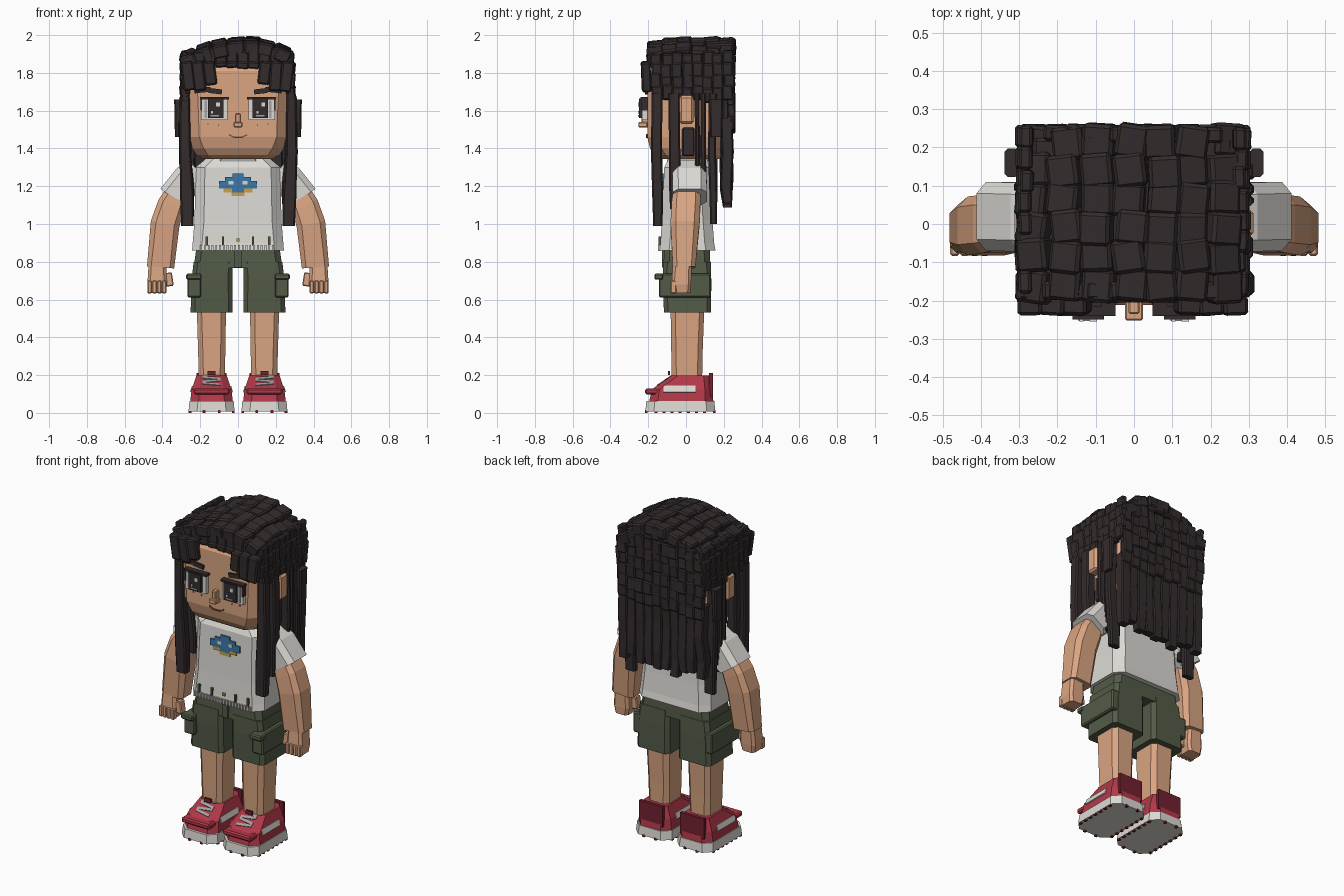
import bpy, bmesh, math, random
from mathutils import Matrix, Vector

random.seed(4)
J = lambda a: random.uniform(-a, a)

COLORS = {
    "skin": (0.70, 0.375, 0.222), "hair": (0.034, 0.025, 0.026),
    "off_white": (0.72, 0.70, 0.66), "olive": (0.086, 0.105, 0.062),
    "red": (0.45, 0.04, 0.065), "dark_red": (0.17, 0.015, 0.03),
    "blue": (0.045, 0.19, 0.40), "gold": (0.62, 0.35, 0.06),
    "grey": (0.36, 0.36, 0.36), "lip_brown": (0.22, 0.08, 0.05),
}
MATS = {}
for key, c in COLORS.items():
    MATS[key] = bpy.data.materials.new(key)
    MATS[key].diffuse_color = (*c, 1)


def add_box(bm, x0, x1, y0, y1, z0, z1, rot=(0, 0, 0)):
    """Box by its limits, turned about its own centre."""
    m = Matrix.Translation(((x0 + x1) / 2, (y0 + y1) / 2, (z0 + z1) / 2))
    for a, ax in zip(rot, "XYZ"):
        m = m @ Matrix.Rotation(a, 4, ax)
    m = m @ Matrix.Diagonal((x1 - x0, y1 - y0, z1 - z0, 1))
    bmesh.ops.create_cube(bm, size=1, matrix=m)


def add_loft(bm, rings):
    """Chamfered rectangles (cx, cy, z, half x, half y, chamfer[, tilt]) joined up."""
    loops = []
    for r in rings:
        cx, cy, z, hx, hy, c = r[:6]
        t = math.radians(r[6]) if len(r) > 6 else 0
        pts = [(hx, hy - c), (hx - c, hy), (c - hx, hy), (-hx, hy - c),
               (-hx, c - hy), (c - hx, -hy), (hx - c, -hy), (hx, c - hy)]
        loops.append([bm.verts.new((cx + x * math.cos(t), cy + y, z + x * math.sin(t)))
                      for x, y in pts])
    for a, b in zip(loops, loops[1:]):
        for i in range(8):
            j = (i + 1) % 8
            bm.faces.new((a[i], a[j], b[j], b[i]))
    bm.faces.new(loops[0])
    bm.faces.new(loops[-1])


def finish(name, mat, bm, mirror=False, bevel=0):
    bmesh.ops.recalc_face_normals(bm, faces=bm.faces[:])
    me = bpy.data.meshes.new(name)
    bm.to_mesh(me)
    bm.free()
    me.materials.append(MATS[mat])
    ob = bpy.data.objects.new(name, me)
    bpy.context.collection.objects.link(ob)
    if bevel:
        mod = ob.modifiers.new("bevel", "BEVEL")
        mod.width, mod.segments = bevel, 1
    if mirror:
        mod = ob.modifiers.new("mirror", "MIRROR")
        mod.use_mirror_merge = False
    return ob


def boxes(name, mat, items, mirror=False, bevel=0):
    bm = bmesh.new()
    for it in items:
        add_box(bm, *it)
    return finish(name, mat, bm, mirror, bevel)


def loft(name, mat, rings, mirror=False, bevel=0):
    bm = bmesh.new()
    add_loft(bm, rings)
    return finish(name, mat, bm, mirror, bevel)


# Head, neck, ears
loft("head", "skin", [(0, 0.02, 1.345, 0.185, 0.155, 0.05), (0, 0.012, 1.365, 0.22, 0.18, 0.06),
                      (0, 0.005, 1.40, 0.242, 0.195, 0.06), (0, 0.0, 1.46, 0.255, 0.205, 0.05),
                      (0, 0.0, 1.81, 0.258, 0.205, 0.04), (0, 0.02, 1.88, 0.24, 0.19, 0.04)])
loft("neck", "skin", [(0, 0.01, 1.28, 0.08, 0.08, 0.03), (0, 0.01, 1.37, 0.08, 0.08, 0.03)])
loft("collar", "grey", [(0, 0.01, 1.33, 0.135, 0.11, 0.04), (0, 0.01, 1.364, 0.12, 0.105, 0.04)])
boxes("ear", "skin", [(0.25, 0.312, -0.035, 0.04, 1.53, 1.68)], True, 0.012)

# Face details
boxes("eye_white", "off_white", [(0.055, 0.195, -0.232, -0.2, 1.55, 1.665)], True)
boxes("eye_shade", "grey", [(0.165, 0.178, -0.236, -0.23, 1.56, 1.655)], True)
boxes("iris", "hair", [(0.078, 0.160, -0.25, -0.23, 1.56, 1.665),
                       (0.048, 0.2, -0.24, -0.2, 1.66, 1.673),
                       (0.19, 0.198, -0.236, -0.2, 1.60, 1.665)], True)
for side, x in (("left", -0.12), ("right", 0.12)):
    boxes(side + "_eye_glint", "off_white", [(x + 0.004, x + 0.024, -0.255, -0.249, 1.622, 1.643),
                                             (x - 0.022, x - 0.012, -0.255, -0.249, 1.585, 1.597)])
    boxes(side + "_pupil_rim", "grey", [(x - 0.025, x + 0.02, -0.253, -0.249, 1.570, 1.577)])
boxes("eyebrow", "hair", [(0.085, 0.155, -0.216, -0.2, 1.690, 1.716, (0, -0.12, 0)),
                          (0.145, 0.23, -0.216, -0.2, 1.696, 1.722, (0, 0.1, 0))], True)
boxes("nose", "skin", [(-0.014, 0.014, -0.235, -0.2, 1.53, 1.585),
                       (-0.023, 0.023, -0.252, -0.2, 1.512, 1.54)], bevel=0.004)
boxes("mouth", "lip_brown", [(-0.025, 0.025, -0.212, -0.203, 1.456, 1.463),
                             (0.022, 0.05, -0.212, -0.203, 1.463, 1.470, (0, -0.5, 0)),
                             (-0.05, -0.022, -0.212, -0.203, 1.463, 1.470, (0, 0.5, 0))])
boxes("freckle", "lip_brown", [(0.1, 0.106, -0.21, -0.2, 1.52, 1.526),
                               (0.155, 0.161, -0.21, -0.2, 1.525, 1.531)], True)

# Hair base under the tiles
boxes("hair_base", "hair", [(-0.265, 0.26, -0.175, 0.225, 1.82, 1.89),
                            (-0.27, 0.265, 0.19, 0.23, 1.42, 1.84),
                            (-0.285, -0.25, -0.17, 0.23, 1.68, 1.86),
                            (0.25, 0.28, -0.17, 0.23, 1.68, 1.86)], bevel=0.01)

# Crown tiles, following a low dome that sinks at the rear corners
bm = bmesh.new()
dome = lambda x, y=0: (1.988 - 0.9 * (x - 0.06) ** 2 * (0.75 if x < 0.06 else 1.7)
                       - 3.5 * x * x * max(0, y))
for r in range(6):
    for c in range(7):
        x = -0.254 + 0.0815 * c + J(0.008)
        y = -0.158 + 0.0745 * r + J(0.005)
        z = dome(x, y) + J(0.007) - (0.02 if r == 0 else 0)
        slope = 1.4 * (x - 0.06) * (1 if x < 0.06 else 1.8)
        add_box(bm, x - 0.042, x + 0.042, y - 0.044, y + 0.044, z - 0.07, z,
                (0.06 - 2.5 * x * x * (y > 0) + J(0.05), slope, J(0.15)))
finish("hair_crown_tiles", "hair", bm, bevel=0.009)

# Side and back tiles
bm = bmesh.new()
for r in range(4):
    z = 1.69 + 0.06 * r
    for s in (-1, 1):
        for c in range(8):
            y = -0.157 + 0.0545 * c + J(0.005)
            x = s * (0.285 - 0.007 * (r > 2) + J(0.004)) - 0.003
            zz = z + J(0.01)
            add_box(bm, x - 0.017, x + 0.017, y - 0.029, y + 0.029, zz - 0.04, zz + 0.04,
                    (J(0.05), s * 0.1, J(0.05)))
for r in range(7):
    for c in range(10):
        x, z = -0.263 + 0.0575 * c + J(0.005), 1.53 + 0.066 * r + J(0.012)
        z = min(z, dome(x, 0.23) - 0.045)
        y = 0.236 + J(0.005)
        add_box(bm, x - 0.031, x + 0.031, y - 0.02, y + 0.02, z - 0.04, z + 0.04,
                (J(0.06), J(0.06), J(0.05)))
finish("hair_wall_tiles", "hair", bm, bevel=0.007)

# Fringe: high in the middle, dropping at both temples
bm = bmesh.new()
for c in range(10):
    x = -0.265 + 0.058 * c
    side = abs(x) > 0.13
    low = 1.825 if abs(x) < 0.12 else 1.74 if abs(x) < 0.18 else 1.703
    y = -0.216 if side else -0.185
    add_box(bm, x - 0.032, x + 0.032, y - 0.02, y + 0.03, low + J(0.006), 1.86,
            (0.04, 0.1 * (1 if x > 0 else -1) + J(0.05), J(0.06)))
    top = dome(x) - 0.025
    add_box(bm, x - 0.032, x + 0.032, -0.198, -0.15, 1.845 + J(0.008), top, (J(0.05), J(0.08), J(0.06)))
finish("hair_fringe", "hair", bm, bevel=0.008)

# Long hanging locks on the sides
bm = bmesh.new()
for s in (-1, 1):
    for y, low, hy in ((-0.153, 0.99, 0.029), (-0.063, 1.08, 0.030), (0.058, 1.2, 0.013),
                       (0.092, 1.12, 0.015), (0.142, 1.0, 0.021)):
        add_loft(bm, [(s * 0.282, y, 1.69, 0.026, hy, 0.008),
                      (s * (0.281 + J(0.006)), y + J(0.005), 1.38, 0.03, hy, 0.008),
                      (s * (0.272 + J(0.005)), y + 0.003, 1.15 + (low - 0.99) * 0.6, 0.036, hy, 0.008),
                      (s * 0.268, y + 0.004, low, 0.033, hy * 0.85, 0.008)])
    add_loft(bm, [(s * 0.322, 0.16, 1.46, 0.012, 0.03, 0.006), (s * 0.320, 0.16, 1.66, 0.018, 0.037, 0.008)])
finish("side_locks", "hair", bm)
boxes("nape_locks", "hair", [(0.245, 0.268, -0.02, 0.045, 1.36, 1.51)], True, 0.006)

# Long hanging locks down the back
bm = bmesh.new()
for c in range(10):
    x, low = -0.262 + 0.058 * c, 1.12 + J(0.035)
    add_loft(bm, [(x, 0.215, 1.56, 0.03, 0.03, 0.006),
                  (x + J(0.005), 0.215 + J(0.01), 1.38, 0.031, 0.03, 0.006),
                  (x + J(0.006), 0.215 + J(0.008), low + 0.1, 0.031, 0.029, 0.006),
                  (x + J(0.008), 0.22, low, 0.027, 0.024, 0.006)])
finish("back_locks", "hair", bm)

# Shirt
loft("shirt", "off_white", [(0, 0.008, 0.86, 0.243, 0.148, 0.05), (0, 0.007, 0.90, 0.24, 0.142, 0.05),
                            (0, 0.006, 1.02, 0.23, 0.134, 0.05), (0, 0.005, 1.30, 0.225, 0.12, 0.05),
                            (0, 0.01, 1.35, 0.165, 0.10, 0.04)])
loft("sleeve", "off_white", [(0.20, 0.015, 1.265, 0.09, 0.085, 0.03, 52),
                             (0.26, 0.018, 1.235, 0.088, 0.09, 0.03, 45),
                             (0.35, 0.02, 1.143, 0.075, 0.09, 0.03, 35)], True)
boxes("hem_ribs", "off_white", [(-0.2 + i * 0.02, -0.19 + i * 0.02, -0.148, -0.136, 0.858, 0.888)
                                for i in range(20)])
boxes("belt_loops", "olive", [(x - 0.006, x + 0.006, -0.146, -0.13, 0.885, 0.935)
                              for x in (0.08, 0.165)], True)
boxes("button", "gold", [(-0.008, 0.008, -0.145, -0.13, 0.908, 0.924)])

# Pixel oval on the chest: rows of half widths, gold along the lower rim
P, blue, white, gold = 0.02, [], [], []
cell = lambda x0, x1, r, out: (x0, x1, -0.127 - out, -0.117, 1.148 + r * P, 1.148 + (r + 1) * P)
for r, w in enumerate((0.035, 0.075, 0.10, 0.10, 0.07, 0.03)):
    (gold if r == 0 else blue).append(cell(-w, w, r, 0))
    if r == 1:
        gold += [cell(s * 0.055 - 0.022, s * 0.055 + 0.022, r, 0.001) for s in (-1, 1)]
    if r == 3:
        white += [cell(-0.05, -0.025, r, 0.001), cell(0.025, 0.05, r, 0.001)]
boxes("chest_oval", "blue", blue)
boxes("chest_oval_rim", "gold", gold)
boxes("chest_oval_gaps", "off_white", white)

# Arms and hands
loft("arm", "skin", [(0.315, 0.005, 1.18, 0.06, 0.07, 0.024, 35), (0.355, 0.0, 1.095, 0.074, 0.076, 0.026, 27),
                     (0.386, -0.005, 1.0, 0.077, 0.077, 0.028, 12), (0.410, -0.01, 0.77, 0.072, 0.06, 0.022, 4)], True)
loft("hand", "skin", [(0.43, -0.022, 0.635, 0.043, 0.045, 0.015), (0.428, -0.025, 0.68, 0.052, 0.052, 0.015),
                      (0.427, -0.02, 0.775, 0.047, 0.05, 0.015)], True)
boxes("fingers", "skin", [(0.378 + 0.026 * i, 0.402 + 0.026 * i, -0.083, -0.05, 0.633, 0.70)
                          for i in range(4)] + [(0.345, 0.39, -0.06, -0.015, 0.67, 0.742, (0, 0.15, 0))],
      True, 0.005)

# Shorts and cargo pockets
loft("shorts_seat", "olive", [(0, 0.005, 0.768, 0.235, 0.125, 0.03), (0, 0.005, 0.875, 0.22, 0.12, 0.03)])
loft("shorts_leg", "olive", [(0.140, 0.008, 0.532, 0.111, 0.125, 0.022), (0.138, 0.006, 0.70, 0.108, 0.128, 0.022),
                             (0.132, 0.005, 0.80, 0.103, 0.126, 0.022)], True)
boxes("shorts_fly", "olive", [(-0.02, 0.02, -0.128, -0.11, 0.77, 0.86)])
boxes("pocket", "olive", [(0.195, 0.268, -0.144, 0.132, 0.612, 0.738),
                          (0.192, 0.274, -0.168, -0.12, 0.705, 0.738)], True, 0.007)

# Legs
loft("leg", "skin", [(0.139, 0.005, 0.15, 0.068, 0.08, 0.025), (0.139, 0.005, 0.32, 0.072, 0.083, 0.025),
                     (0.141, 0.008, 0.58, 0.078, 0.09, 0.025)], True)

# Shoes
loft("sole", "off_white", [(0.14, -0.03, 0.008, 0.122, 0.185, 0.045),
                           (0.14, -0.03, 0.062, 0.117, 0.18, 0.045)], True)
loft("shoe_upper", "red", [(0.14, -0.025, 0.06, 0.113, 0.17, 0.045), (0.14, -0.02, 0.125, 0.105, 0.16, 0.04),
                           (0.14, 0.025, 0.198, 0.08, 0.098, 0.03)], True)
boxes("toe_band", "red", [(0.045, 0.235, -0.216, -0.12, 0.098, 0.13)], True, 0.008)
boxes("heel_tab", "dark_red", [(0.06, 0.22, 0.122, 0.142, 0.085, 0.21)], True)
boxes("tongue", "dark_red", [(0.118, 0.162, -0.096, -0.085, 0.2, 0.222)], True)
boxes("side_stripe", "off_white", [(x - 0.006, x + 0.006, -0.12, 0.05, 0.108, 0.143, (0, a, 0))
                                   for x, a in ((0.243, -0.3), (0.037, 0.3))], True)
boxes("laces", "grey", [(0.092, 0.188, -0.149 + 0.022 * i, -0.133 + 0.022 * i, 0.148 + 0.015 * i,
                         0.156 + 0.015 * i, (0.6, 0, 0.15 * (-1) ** i)) for i in range(4)], True)
boxes("sole_studs", "dark_red", [(x - 0.007, x + 0.007, y - 0.008, y + 0.008, 0, 0.018)
                                 for x in (0.026, 0.254) for y in [-0.16 + 0.043 * i for i in range(7)]]
      + [(x - 0.007, x + 0.007, y - 0.007, y + 0.007, 0, 0.014)
         for x in (0.1, 0.18) for y in (-0.21, 0.15)], True)
